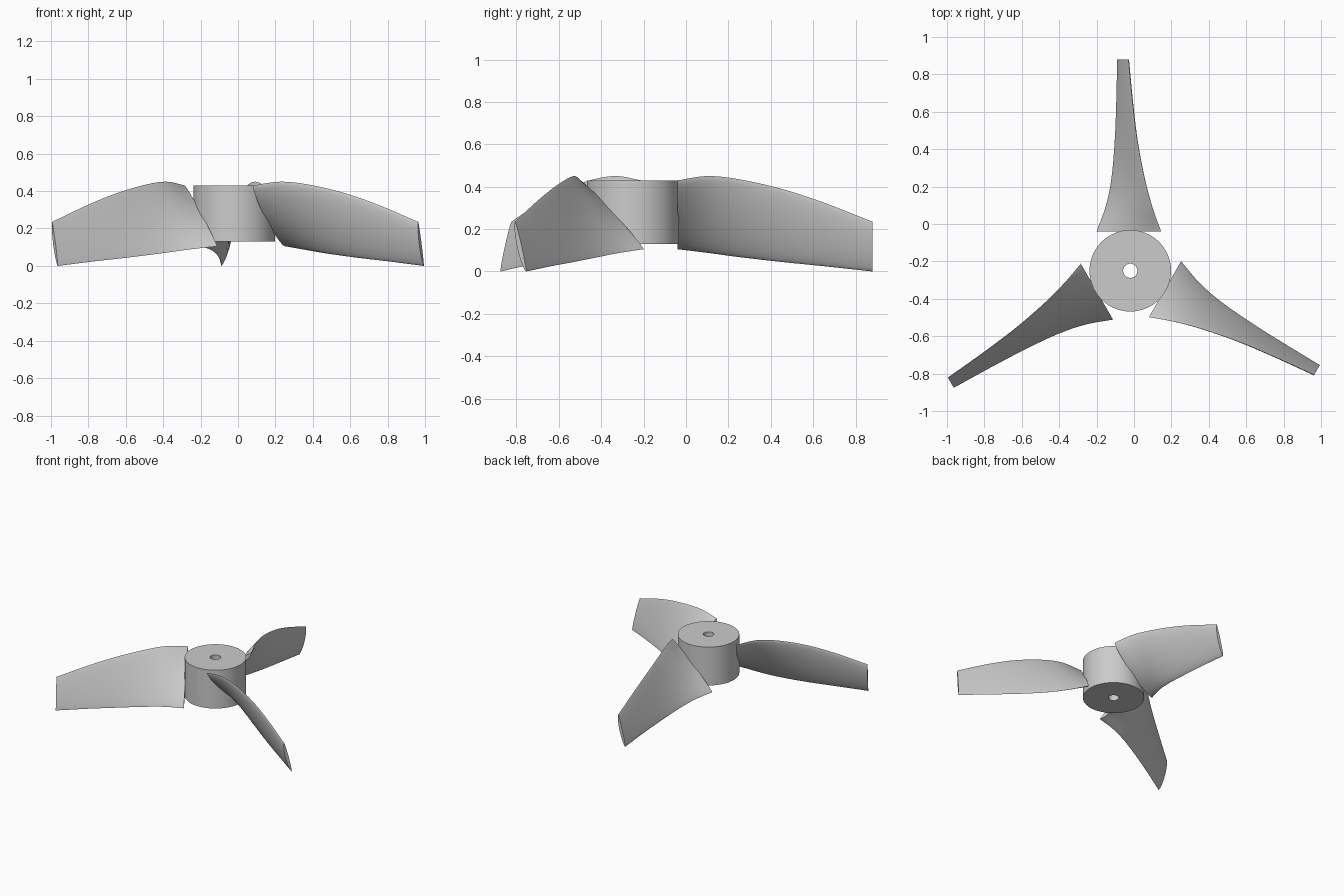
import bpy, bmesh, math
from mathutils import Vector

old = bpy.data.objects.get("Cube")
if old:
    bpy.data.objects.remove(old, do_unlink=True)

HUB = Vector((-0.02, -0.25, 0))

grey = bpy.data.materials.new("light grey")
grey.use_nodes = True
colour = (0.6, 0.6, 0.6, 1)
grey.diffuse_color = colour
grey.node_tree.nodes["Principled BSDF"].inputs["Base Color"].default_value = colour


def make_object(name, bm, angle=0):
    bmesh.ops.recalc_face_normals(bm, faces=bm.faces)
    mesh = bpy.data.meshes.new(name)
    bm.to_mesh(mesh)
    bm.free()
    mesh.materials.append(grey)
    ob = bpy.data.objects.new(name, mesh)
    ob.location = HUB
    ob.rotation_euler.z = angle
    bpy.context.collection.objects.link(ob)
    bpy.ops.object.select_all(action='DESELECT')
    ob.select_set(True)
    bpy.context.view_layer.objects.active = ob
    bpy.ops.object.shade_smooth_by_angle(angle=math.radians(35))


# Hub: a cylinder with a shaft hole, spun from its rectangular half section
def make_hub(inner=0.038, outer=0.218, low=0.13, high=0.43):
    bm = bmesh.new()
    corners = [(inner, low), (outer, low), (outer, high), (inner, high)]
    verts = [bm.verts.new((r, 0, z)) for r, z in corners]
    edges = [bm.edges.new((verts[i], verts[(i + 1) % 4])) for i in range(4)]
    bmesh.ops.spin(bm, geom=verts + edges, axis=(0, 0, 1), cent=(0, 0, 0),
                   angle=math.tau, steps=64)
    bmesh.ops.remove_doubles(bm, verts=bm.verts, dist=0.0005)
    make_object("hub", bm)


# Blade stations: radius, lower edge x, upper edge x, lower edge z, upper edge z
STATIONS = [
    (0.21, -0.18, 0.165, 0.105, 0.43),
    (0.35, -0.13, 0.115, 0.088, 0.45),
    (0.50, -0.10, 0.075, 0.068, 0.435),
    (0.70, -0.083, 0.037, 0.045, 0.39),
    (0.90, -0.075, 0.012, 0.025, 0.325),
    (1.13, -0.07, -0.01, 0.0, 0.235),
]


def station_at(t):
    """Smooth interpolation through the stations, t from 0 to 1."""
    last = len(STATIONS) - 1
    i = min(int(t * last), last - 1)
    f = t * last - i
    b, c = STATIONS[i], STATIONS[i + 1]
    a = STATIONS[i - 1] if i else [2 * p - q for p, q in zip(b, c)]
    d = STATIONS[i + 2] if i + 2 <= last else [2 * q - p for p, q in zip(b, c)]
    return [q + f / 2 * (r - p + f * (2 * p - 5 * q + 4 * r - s
                                      + f * (3 * (q - r) + s - p)))
            for p, q, r, s in zip(a, b, c, d)]


# Blade: twisted loft of a thin section, fuller on the underside
def make_blade(name, angle, rings=40, steps=14):
    bm = bmesh.new()
    loops = []
    for k in range(rings + 1):
        t = k / rings
        y, xb, xt, zb, zt = station_at(t)
        low, high = Vector((xb, y, zb)), Vector((xt, y, zt))
        chord = high - low
        under = Vector((chord.z, 0, -chord.x)).normalized()
        loop = []
        for j in range(2 * steps):
            turn = math.pi * j / steps
            along = (1 - math.cos(turn)) / 2
            bulge = abs(math.sin(turn)) ** 1.3
            depth = (0.036 - 0.017 * t) if j <= steps else (-0.012 + 0.006 * t)
            loop.append(bm.verts.new(low + chord * along + under * bulge * depth))
        loops.append(loop)
    n = 2 * steps
    for a, b in zip(loops, loops[1:]):
        for j in range(n):
            bm.faces.new((a[j], a[(j + 1) % n], b[(j + 1) % n], b[j]))
    bm.faces.new(loops[0])
    bm.faces.new(loops[-1])
    make_object(name, bm, angle)


make_hub()
for i, name in enumerate(("back_blade", "right_blade", "left_blade")):
    make_blade(name, i * math.tau / 3)
